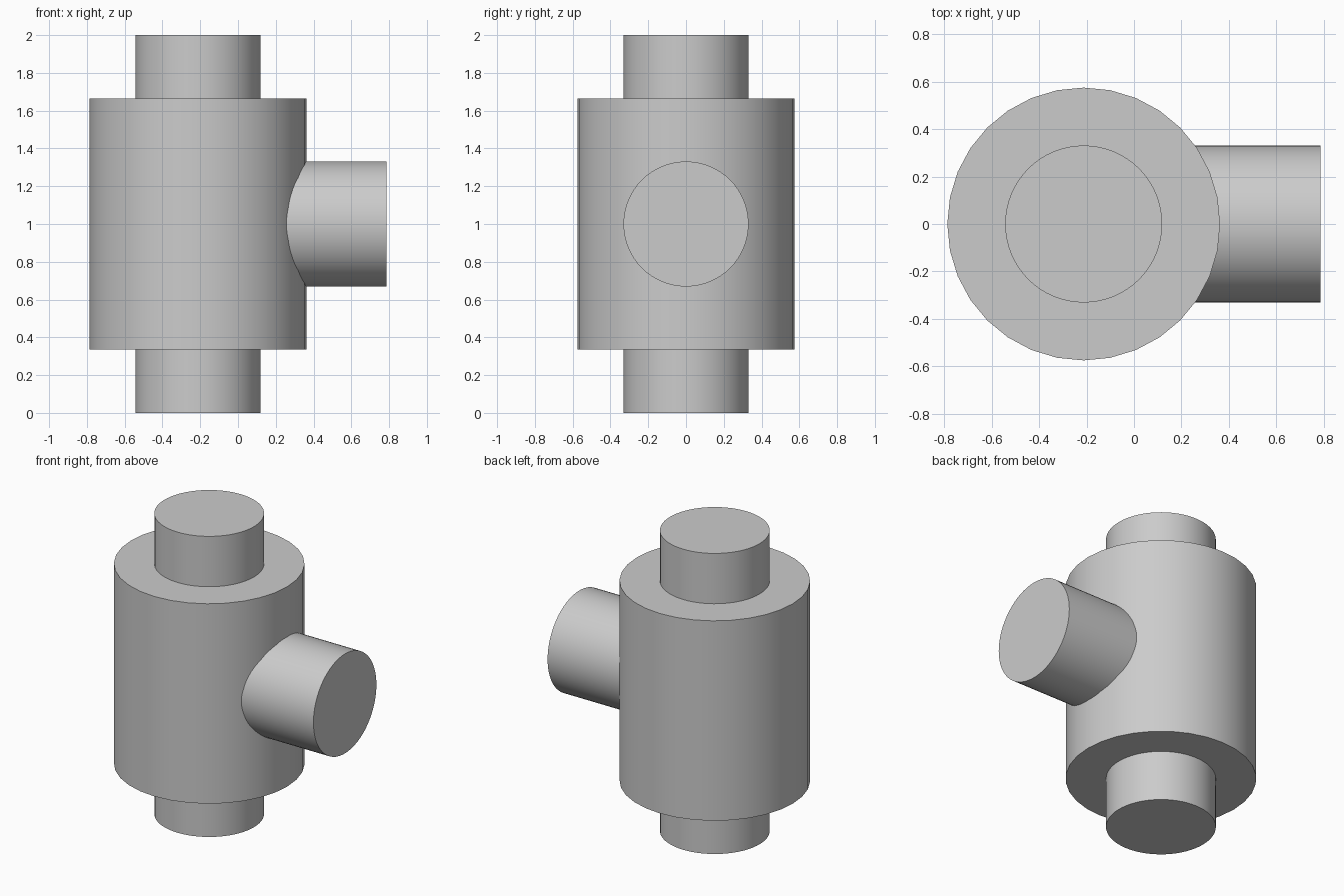
import bpy
from math import pi, radians

cube = bpy.data.objects.get("Cube")
if cube:
    bpy.data.objects.remove(cube, do_unlink=True)

AXIS_X = -0.212
PIPE_RADIUS = 0.331

# Single plain grey finish
grey = bpy.data.materials.new("plain grey")
grey.use_nodes = True
colour = (0.6, 0.6, 0.6, 1)
grey.diffuse_color = colour
grey.node_tree.nodes["Principled BSDF"].inputs["Base Color"].default_value = colour


def cylinder(name, radius, length, centre, sides, tilt=0):
    """Capped cylinder with smooth walls and crisp rims."""
    bpy.ops.mesh.primitive_cylinder_add(
        vertices=sides, radius=radius, depth=length,
        location=centre, rotation=(0, tilt, 0))
    part = bpy.context.object
    part.name = name
    part.data.materials.append(grey)
    bpy.ops.object.shade_smooth_by_angle(angle=radians(30))
    return part


# Wide central body
cylinder("body", 0.575, 1.33, (AXIS_X, 0, 1), 32)

# Narrow stubs above and below the body
for name, z in (("lower_stub", 0.1675), ("upper_stub", 1.8325)):
    cylinder(name, PIPE_RADIUS, 0.335, (AXIS_X, 0, z), 64)

# Side branch, rooted inside the body
root, tip = 0.1, 0.787
cylinder("side_branch", PIPE_RADIUS, tip - root, ((root + tip) / 2, 0, 1), 64, pi / 2)
